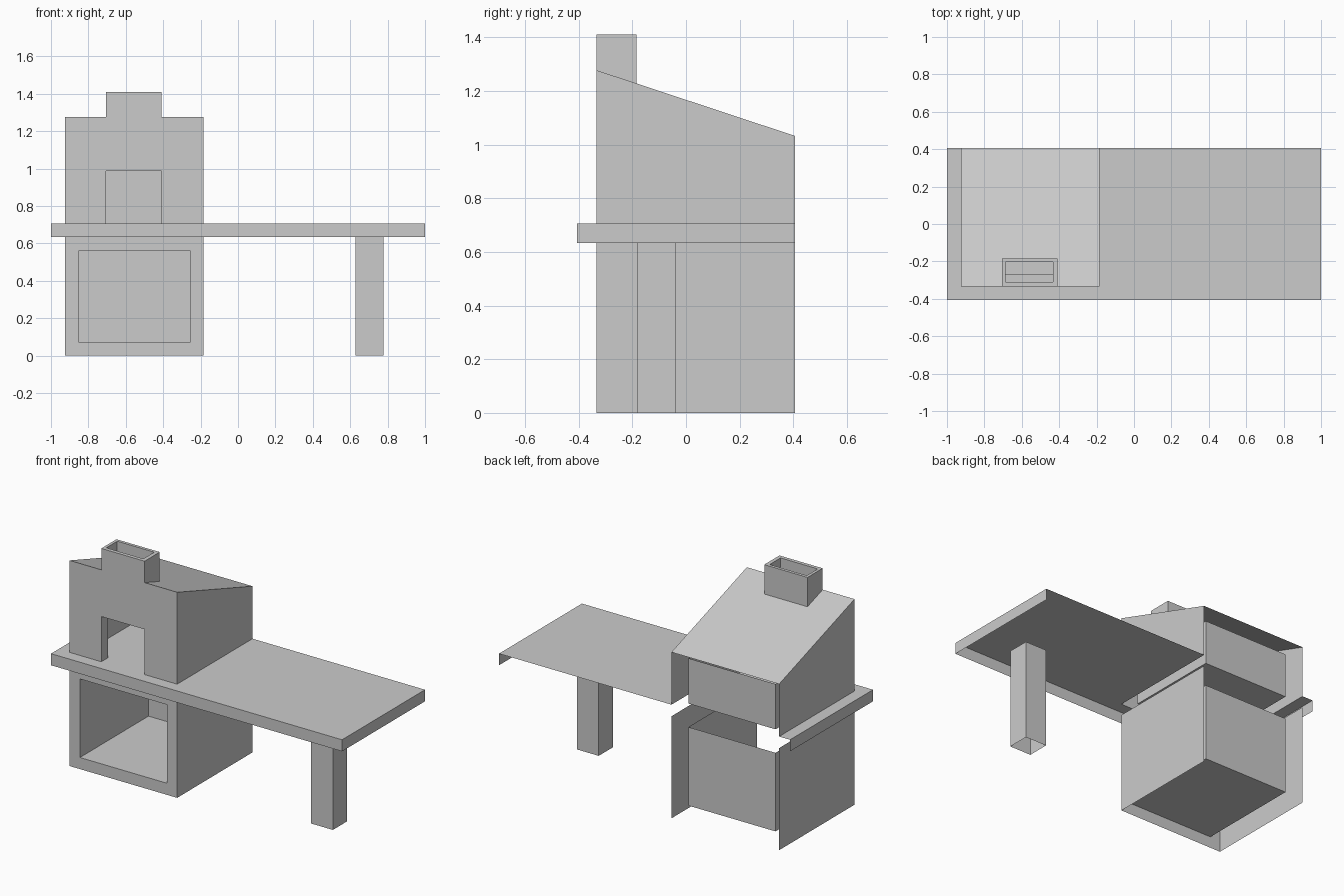
import bpy, bmesh
from mathutils import Vector

if "Cube" in bpy.data.objects:
    bpy.data.objects.remove(bpy.data.objects["Cube"])

# Main dimensions
BX0, BX1, BY0, BY1 = -0.925, -0.185, -0.333, 0.407   # body
IX0, IX1, IY0, IY1 = -0.853, -0.254, -0.27, 0.34     # firebox interior
AX0, AX1, ATOP = -0.706, -0.409, 0.987               # arch opening / chimney width
CB, CT = 0.634, 0.706                                # counter bottom / top
CHY, CHT = -0.184, 1.41                              # chimney back / top
HX0, HX1, HY0, HY1 = -0.688, -0.433, -0.31, -0.203   # flue


def roof_z(y):
    return 1.277 + (1.032 - 1.277) * (y - BY0) / (BY1 - BY0)


def part(name, faces):
    """Object from (points, facing) polygons, each turned to its facing direction."""
    bm = bmesh.new()
    for pts, facing in faces:
        f = bm.faces.new([bm.verts.new(p) for p in pts])
        f.normal_update()
        if f.normal.dot(Vector(facing)) < 0:
            f.normal_flip()
    bmesh.ops.remove_doubles(bm, verts=bm.verts, dist=0.0005)
    me = bpy.data.meshes.new(name)
    bm.to_mesh(me)
    bm.free()
    ob = bpy.data.objects.new(name, me)
    bpy.context.collection.objects.link(ob)
    return ob


def xz(pts, y, s):
    return ([(x, y, z) for x, z in pts], (0, s, 0))


def yz(pts, x, s):
    return ([(x, y, z) for y, z in pts], (s, 0, 0))


def xy(pts, z, s):
    return ([(x, y, z) for x, y in pts], (0, 0, s))


def rect(a0, a1, b0, b1):
    return [(a0, b0), (a1, b0), (a1, b1), (a0, b1)]


def ring(outer, inner):
    return [[outer[i], outer[(i + 1) % 4], inner[(i + 1) % 4], inner[i]] for i in range(4)]


# Lower body: front frame and sides, open at the back and bottom
part("lower_body",
     [xz(q, BY0, -1) for q in ring(rect(BX0, BX1, 0, CB), rect(IX0, IX1, 0.072, 0.56))] +
     [yz(rect(BY0, BY1, 0, CB), x, s) for x, s in ((BX0, -1), (BX1, 1))])

# Lower niche liner: floor, sides, back
part("wood_niche",
     [xy(rect(IX0, IX1, BY0, IY1), 0.072, 1),
      xz(rect(IX0, IX1, 0.072, 0.56), IY1, -1)] +
     [yz(rect(BY0, IY1, 0.072, 0.56), x, s) for x, s in ((IX0, 1), (IX1, -1))])

# Counter: rim and top, which continues through the arch as the firebox floor
part("counter",
     [xz(rect(-1, 1, CB, CT), -0.407, -1)] +
     [yz(rect(-0.407, 0.407, CB, CT), s, s) for s in (-1, 1)] +
     [xy([(-1, -0.407), (1, -0.407), (1, BY1), (BX1, BY1), (BX1, BY0), (AX1, BY0),
          (AX1, IY0), (IX1, IY0), (IX1, IY1), (IX0, IY1), (IX0, IY0), (AX0, IY0),
          (AX0, BY0), (BX0, BY0), (BX0, BY1), (-1, BY1)], CT, 1)])

# Upper body: arch front with chimney face, sloped sides
side = [(BY0, CT), (BY1, CT), (BY1, roof_z(BY1)), (BY0, roof_z(BY0))]
RZ = roof_z(BY0)
part("upper_body",
     [xz([(BX0, CT), (AX0, CT), (AX0, ATOP), (AX1, ATOP), (AX1, CT), (BX1, CT),
          (BX1, RZ), (AX1, RZ), (AX1, CHT), (AX0, CHT), (AX0, RZ), (BX0, RZ)], BY0, -1)] +
     [yz(side, x, s) for x, s in ((BX0, -1), (BX1, 1))])

# Firebox liner: sides, back, inner front, jambs and soffit of the opening
part("firebox",
     [xz(rect(IX0, IX1, CT, ATOP), IY1, -1), xy(rect(AX0, AX1, BY0, IY0), ATOP, -1)] +
     [yz(rect(IY0, IY1, CT, ATOP), x, s) for x, s in ((IX0, 1), (IX1, -1))] +
     [yz(rect(BY0, IY0, CT, ATOP), x, s) for x, s in ((AX0, 1), (AX1, -1))] +
     [xz(rect(a, b, CT, ATOP), IY0, 1) for a, b in ((IX0, AX0), (AX1, IX1))])

# Sloped roof notched around the chimney
outline = [(BX0, BY0), (AX0, BY0), (AX0, CHY), (AX1, CHY), (AX1, BY0), (BX1, BY0),
           (BX1, BY1), (BX0, BY1)]
part("roof", [([(x, y, roof_z(y)) for x, y in outline], (0, 0, 1))])

# Chimney: sides, back, rim and flue walls
part("chimney",
     [yz([(BY0, RZ), (CHY, roof_z(CHY)), (CHY, CHT), (BY0, CHT)], x, s)
      for x, s in ((AX0, -1), (AX1, 1))] +
     [xz(rect(AX0, AX1, roof_z(CHY), CHT), CHY, 1)] +
     [xy(q, CHT, 1) for q in ring(rect(AX0, AX1, BY0, CHY), rect(HX0, HX1, HY0, HY1))] +
     [yz([(HY0, roof_z(HY0)), (HY1, roof_z(HY1)), (HY1, CHT), (HY0, CHT)], x, s)
      for x, s in ((HX0, 1), (HX1, -1))] +
     [xz(rect(HX0, HX1, roof_z(y), CHT), y, s) for y, s in ((HY0, 1), (HY1, -1))])

# Counter leg: four sides, open ends
part("counter_leg",
     [yz(rect(-0.18, -0.04, 0, CB), x, s) for x, s in ((0.628, -1), (0.778, 1))] +
     [xz(rect(0.628, 0.778, 0, CB), y, s) for y, s in ((-0.18, -1), (-0.04, 1))])
